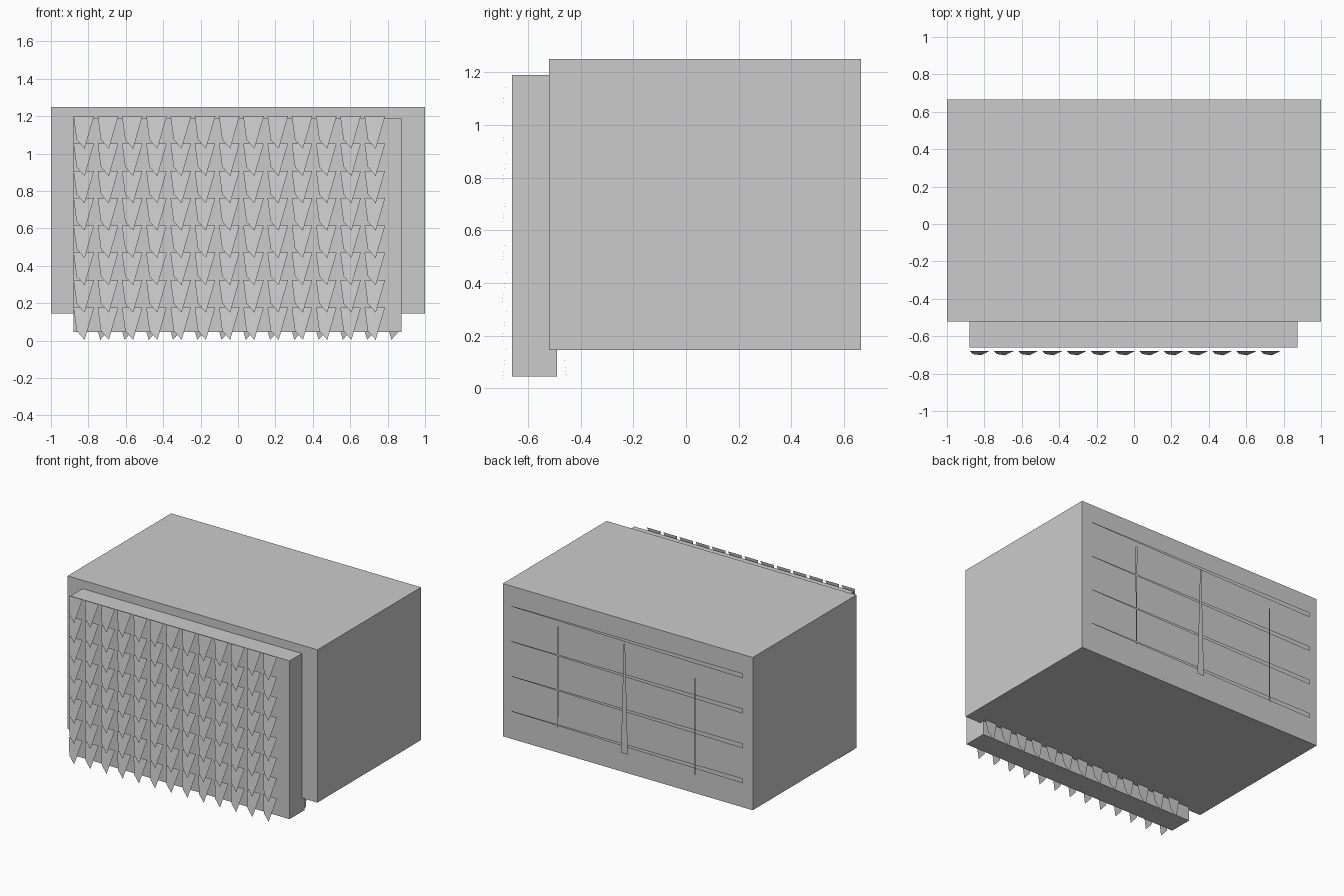
import bpy, bmesh

if "Cube" in bpy.data.objects:
    bpy.data.objects.remove(bpy.data.objects["Cube"])


def make(name, build):
    bm = bmesh.new()
    build(bm)
    me = bpy.data.meshes.new(name)
    bm.to_mesh(me)
    bm.free()
    ob = bpy.data.objects.new(name, me)
    bpy.context.collection.objects.link(ob)
    return ob


def face(bm, pts):
    bm.faces.new([bm.verts.new(p) for p in pts])


def box(name, x0, x1, y0, y1, z0, z1):
    def build(bm):
        bmesh.ops.create_cube(bm, size=1)
        for v in bm.verts:
            v.co = (x1 if v.co.x > 0 else x0,
                    y1 if v.co.y > 0 else y0,
                    z1 if v.co.z > 0 else z0)
    return make(name, build)


# Main body and front panel
box("body", -1, 1, -0.52, 0.665, 0.145, 1.25)
box("front_panel", -0.88, 0.875, -0.66, -0.49, 0.045, 1.19)

# Hanging pointed scales: (x offset, y, z drop), leaning outward toward the tip
SCALE = [(-0.055, -0.678, 0), (-0.038, -0.695, 0.125),
         (0.005, -0.702, 0.174), (0.055, -0.678, 0)]


def scales(back):
    def build(bm):
        for row in range(8):
            for col in range(13):
                cx, top = -0.825 + 0.1297 * col, 1.2 - 0.146 * row
                pts = [(cx + x, y, top - d) for x, y, d in SCALE]
                if back:
                    pts = [(-x, -1.15 - y, z) for x, y, z in pts]
                face(bm, pts[::1])
        for f in bm.faces:
            f.normal_update()
            if (f.normal.y > 0) != back:
                f.normal_flip()
    return build


make("front_scales", scales(False))
make("rear_scales", scales(True))


# Tapered slats on the back, thin at +x and wide at -x
def slats(bm):
    for z in (1.11, 0.855, 0.603, 0.35):
        face(bm, [(0.925, 0.675, z - 0.002), (-0.93, 0.675, z - 0.026),
                  (-0.93, 0.675, z + 0.01), (0.925, 0.675, z + 0.003)])


make("back_slats", slats)


# Upright bars over the slats: x, y, bottom, top, half widths
def bars(bm):
    for x, y, z0, z1, w0, w1 in ((0.55, 0.68, 0.33, 1.065, 0.003, 0.008),
                                 (0.01, 0.69, 0.295, 1.09, 0.027, 0.005),
                                 (-0.565, 0.705, 0.3, 1.0, 0.006, 0.003)):
        face(bm, [(x + w0, y, z0), (x - w0, y, z0),
                  (x - w1, y, z1), (x + w1, y, z1)])


make("back_bars", bars)
